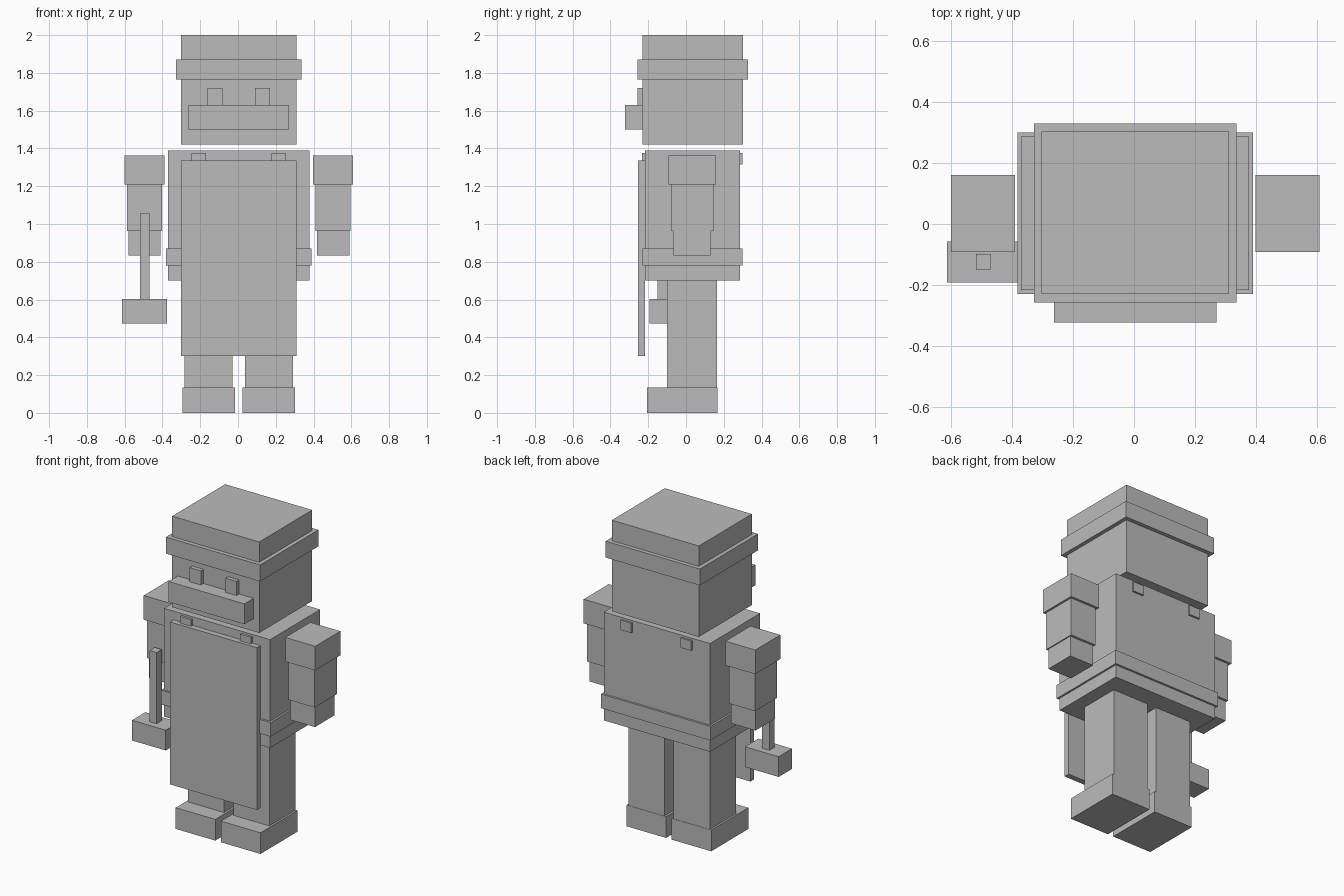
import bpy
import bmesh
from mathutils import Vector

old = bpy.data.objects.get("Cube")
if old:
    bpy.data.objects.remove(old, do_unlink=True)

# One plain grey for the whole figure
grey = bpy.data.materials.new("plain grey")
grey.use_nodes = True
colour = (0.5, 0.5, 0.5, 1)
grey.diffuse_color = colour
grey.node_tree.nodes["Principled BSDF"].inputs["Base Color"].default_value = colour

MID = 0.004  # x of the body's plane of symmetry


def box(name, xs, ys, zs):
    """Flat-faced block spanning the given x, y and z ranges."""
    low, high = map(Vector, zip(xs, ys, zs))
    bm = bmesh.new()
    bmesh.ops.create_cube(bm, size=1)
    bmesh.ops.scale(bm, vec=high - low, verts=bm.verts)
    mesh = bpy.data.meshes.new(name)
    bm.to_mesh(mesh)
    bm.free()
    mesh.materials.append(grey)
    obj = bpy.data.objects.new(name, mesh)
    obj.location = (low + high) / 2
    bpy.context.collection.objects.link(obj)
    return obj


def centred(name, half, ys, zs):
    return box(name, (MID - half, MID + half), ys, zs)


def pair(name, inner, outer, ys, zs):
    box("left_" + name, (MID + inner, MID + outer), ys, zs)
    box("right_" + name, (MID - outer, MID - inner), ys, zs)


# Head, hat and face
head_y = (-0.23, 0.303)
centred("head", 0.307, head_y, (1.42, 1.765))
centred("hat_brim", 0.332, (-0.257, 0.329), (1.765, 1.87))
centred("hat_crown", 0.307, head_y, (1.87, 2.0))
centred("moustache", 0.267, (-0.323, -0.23), (1.5, 1.63))
pair("eye", 0.087, 0.165, (-0.256, -0.23), (1.63, 1.72))

# Torso, belt, apron and its shoulder straps
centred("torso", 0.374, (-0.217, 0.287), (0.7, 1.39))
centred("belt", 0.386, (-0.23, 0.3), (0.78, 0.87))
centred("apron", 0.307, (-0.253, -0.217), (0.3, 1.335))
pair("apron_strap", 0.173, 0.25, (-0.232, 0.299), (1.315, 1.377))

# Arms
pair("sleeve", 0.394, 0.605, (-0.092, 0.16), (1.208, 1.362))
pair("forearm", 0.407, 0.592, (-0.079, 0.145), (0.963, 1.208))
pair("hand", 0.414, 0.585, (-0.067, 0.13), (0.832, 0.963))

# Legs and shoes
pair("leg", 0.033, 0.287, (-0.1, 0.165), (0.135, 0.7))
pair("shoe", 0.02, 0.299, (-0.206, 0.167), (0, 0.135))

# Hammer held upside down beside the right hand
box("hammer_handle", (-0.519, -0.469), (-0.15, -0.098), (0.6, 1.056))
box("hammer_head", (-0.613, -0.375), (-0.192, -0.058), (0.473, 0.602))
